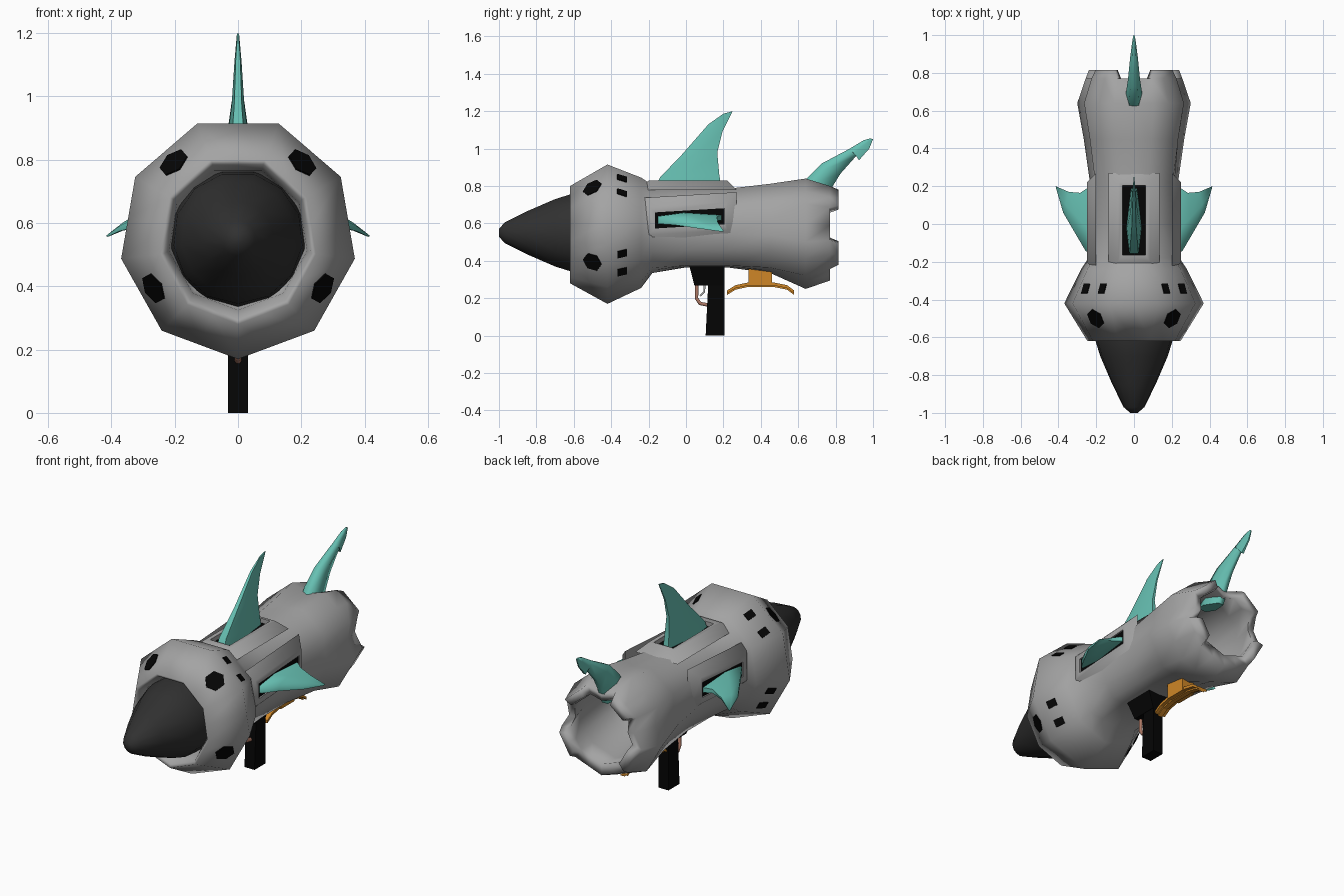
import bpy, bmesh, math
from mathutils import Vector
from mathutils.bvhtree import BVHTree

cube = bpy.data.objects.get("Cube")
if cube:
    bpy.data.objects.remove(cube, do_unlink=True)


def material(name, r, g, b):
    m = bpy.data.materials.new(name)
    m.use_nodes = True
    m.diffuse_color = (r, g, b, 1)
    bsdf = next(n for n in m.node_tree.nodes if n.type == 'BSDF_PRINCIPLED')
    bsdf.inputs["Base Color"].default_value = (r, g, b, 1)
    bsdf.inputs["Roughness"].default_value = 0.7
    return m


GREY = material("hull grey", .37, .37, .37)
TEAL = material("fin teal", .135, .53, .45)
DARK = material("nose charcoal", .03, .03, .03)
BLACK = material("black", .0015, .0015, .0015)
ORANGE = material("rest orange", .62, .24, .02)
COPPER = material("guard copper", .42, .19, .13)
SILVER = material("trigger silver", .45, .45, .45)


def add_object(name, data, mat):
    obj = bpy.data.objects.new(name, data)
    bpy.context.collection.objects.link(obj)
    data.materials.append(mat)
    return obj


def shade(obj, angle):
    bpy.ops.object.select_all(action='DESELECT')
    obj.select_set(True)
    bpy.context.view_layer.objects.active = obj
    bpy.ops.object.shade_smooth_by_angle(angle=math.radians(angle))


def skin(name, loops, mat, angle=0, edit=None):
    """Bridge a list of equal point loops and cap both ends."""
    bm = bmesh.new()
    rows = [[bm.verts.new(p) for p in loop] for loop in loops]
    n = len(rows[0])
    for a, b in zip(rows, rows[1:]):
        for k in range(n):
            j = (k + 1) % n
            bm.faces.new((a[k], a[j], b[j], b[k]))
    bm.faces.new(rows[0])
    bm.faces.new(rows[-1])
    if edit:
        edit(bm)
    bmesh.ops.recalc_face_normals(bm, faces=bm.faces)
    mesh = bpy.data.meshes.new(name)
    bm.to_mesh(mesh)
    bm.free()
    obj = add_object(name, mesh, mat)
    if angle:
        shade(obj, angle)
    return obj


def ring(n, y, rx, top, bottom):
    """Polygon ring with one corner at the bottom, fitted to top and bottom."""
    angles = [math.tau * k / n for k in range(n)]
    low = min(math.cos(a) for a in angles)
    return [Vector((rx * math.sin(a), y, bottom + (top - bottom) * (1 - math.cos(a)) / (1 - low)))
            for a in angles]


def hull_ring(y, rx, top, bottom, dent=0, flat=0):
    """Nine corners plus edge midpoints; dent sinks the top and side edges,
    flat lowers the corners next to the keel."""
    corners = ring(9, y, rx, top, bottom)
    for k in (1, 8):
        corners[k].z += (bottom - corners[k].z) * flat
    axis = Vector((0, y, (top + bottom) / 2))
    points = []
    for k, c in enumerate(corners):
        mid = (c + corners[(k + 1) % 9]) / 2
        if k in (2, 4, 6):
            mid = mid.lerp(axis, dent)
        points += [c, mid]
    return points


def prism(name, outline, half, mat):
    """Side outline of (y, z) points extruded across x."""
    return skin(name, [[(x, y, z) for y, z in outline] for x in (-half, half)], mat)


def fin(name, sections, axis):
    """Blunt-edged sections of (leading point, trailing point, half thickness)."""
    loops = []
    for lead, trail, t in sections:
        lead, trail, off = Vector(lead), Vector(trail), Vector(axis) * t
        mid = lead.lerp(trail, .4)
        loops.append([lead + off * .6, mid + off, trail + off * .4,
                      trail - off * .4, mid - off, lead - off * .6])
    return skin(name, loops, TEAL, 75)


# Hull: nine-sided, hollow at the rear, with four lobes on the rear rim
def rear_lobes(bm):
    lobes = {}
    for f in bm.faces:
        if all(abs(v.co.y - .77) < .001 for v in f.verts):
            c = f.calc_center_median()
            a = math.degrees(math.atan2(c.x, .55 - c.z))
            for target in (-140, -60, 60, 140):
                if abs(a - target) < 18:
                    lobes.setdefault(target, []).append(f)
    for faces in lobes.values():
        merged = bmesh.ops.dissolve_faces(bm, faces=faces)["region"]
        for f in bmesh.ops.extrude_discrete_faces(bm, faces=merged)["faces"]:
            c = f.calc_center_median()
            for v in f.verts:
                v.co = c + (v.co - c) * .75
                v.co.y += .045


hull_rings = [
    (-.48, .21, .75, .34), (-.57, .222, .765, .325), (-.612, .235, .785, .297),
    (-.62, .25, .80, .28), (-.42, .375, .915, .17), (-.24, .285, .845, .255),
    (-.18, .245, .805, .335, 0, .5), (0, .237, .785, .365, 0, .8),
    (.22, .237, .785, .365, .02, .8), (.45, .27, .812, .335, .06, .5),
    (.64, .305, .84, .25, .11), (.77, .26, .80, .295, .14),
    (.77, .20, .745, .36, .10), (.64, .23, .765, .345, .08),
    (.45, .21, .745, .40, .04), (.1, .19, .73, .42)]
hull = skin("hull", [hull_ring(*r) for r in hull_rings], GREY, 100, rear_lobes)

# Nose cone
nose = [(-.5, .215, .765, .335), (-.62, .205, .755, .345), (-.70, .18, .73, .37),
        (-.85, .115, .665, .435), (-.97, .055, .605, .495), (-1, .02, .57, .53)]
skin("nose_cone", [ring(13, *r) for r in nose], DARK, 50)

# Ports and vents laid on the head
surface = BVHTree.FromObject(hull, bpy.context.evaluated_depsgraph_get())


def plate(name, y, angle, shape):
    a = math.radians(angle)
    out = Vector((math.sin(a), 0, -math.cos(a)))
    hit, normal, _, _ = surface.ray_cast(Vector((0, y, .545)) + out, -out)
    if normal.dot(out) < 0:
        normal = -normal
    u = (Vector((0, 1, 0)) - normal * normal.y).normalized()
    v = normal.cross(u)
    skin(name, [[hit + u * p + v * q + normal * h for p, q in shape]
                for h in (-.003, .005)], BLACK)


hexagon = [(.057 * math.cos(math.tau * k / 6), .052 * math.sin(math.tau * k / 6))
           for k in range(6)]
square = [(-.027, -.021), (.027, -.021), (.027, .021), (-.027, .021)]
for side, sign in (("left", 1), ("right", -1)):
    for level, angle in (("lower", 60.5), ("upper", 140.5)):
        plate(f"{level}_port_{side}", -.50, sign * angle, hexagon)
        for k, step in enumerate((-10, 10)):
            plate(f"{level}_vent_{side}_{k + 1}", -.343, sign * (angle + step), square)


# Low raised fin mounts, each with a sunken dark slot around the fin root
def mount(name, place, w, slot, depth):
    def rect(y0, y1, half, h):
        return [place(y, q, h) for y, q in ((y0, -half), (y1, -half), (y1, half), (y0, half))]
    skin(name + "_mount", [rect(-.25, .27, w + .05, -.05), rect(-.20, .22, w, 0),
                           rect(-.165, .205, slot, 0), rect(-.165, .205, slot, -depth)],
         GREY, 75)
    skin(name + "_slot", [rect(-.165, .205, slot, h - depth) for h in (-.002, .004)], BLACK)


mount("top_fin", lambda y, q, h: (q, y, .83 + h), .085, .062, .03)

# Side fins, mirrored
for side, s in (("left", 1), ("right", -1)):
    mount(side + "_fin", lambda y, q, h: (s * (.25 + h), y, .626 + q + y * .06),
          .075, .043, .012)
    fin(side + "_fin", [
        ((s * .22, -.155, .618), (s * .22, .20, .632), .036),
        ((s * .255, -.145, .618), (s * .255, .185, .630), .034),
        ((s * .305, -.06, .608), (s * .285, .165, .625), .027),
        ((s * .375, .06, .582), (s * .345, .17, .60), .013),
        ((s * .41, .18, .56), (s * .415, .20, .56), .004)], (0, 0, 1))

# Top and tail fins
fin("top_fin", [
    ((0, -.165, .785), (0, .19, .785), .042), ((0, -.14, .845), (0, .178, .86), .036),
    ((0, -.02, .97), (0, .167, .98), .02), ((0, .12, 1.13), (0, .195, 1.09), .011),
    ((0, .20, 1.187), (0, .25, 1.2), .004)], (1, 0, 0))
fin("tail_fin", [
    ((0, .58, .73), (0, .74, .70), .045), ((0, .64, .835), (0, .785, .80), .042),
    ((0, .725, .92), (0, .825, .865), .032), ((0, .87, .997), (0, .912, .963), .02),
    ((0, .88, 1.003), (0, .925, .938), .018), ((0, .95, 1.045), (0, .98, 1.0), .01),
    ((0, .985, 1.055), (0, 1.0, 1.05), .005)], (1, 0, 0))

# Grip and its wider receiver
prism("grip", [(.105, 0), (.205, 0), (.205, .30), (.12, .30)], .032, BLACK)
skin("receiver", [[(-w, y0, z), (w, y0, z), (w, y1, z), (-w, y1, z)]
                  for w, y0, y1, z in ((.034, .045, .205, .268), (.068, .015, .205, .385))],
     BLACK)


# Trigger and guard as bent rods
def rod(name, points, radius, mat):
    curve = bpy.data.curves.new(name, 'CURVE')
    curve.dimensions = '3D'
    curve.bevel_depth = radius
    curve.bevel_resolution = 1
    curve.use_fill_caps = True
    spline = curve.splines.new('POLY')
    spline.points.add(len(points) - 1)
    for p, (y, z) in zip(spline.points, points):
        p.co = (0, y, z, 1)
    add_object(name, curve, mat)


rod("trigger_guard", [(.058, .28), (.056, .20), (.075, .172), (.125, .163)], .011, COPPER)
rod("trigger", [(.10, .28), (.097, .235), (.075, .212)], .006, SILVER)

# Curved rest under the rear, with a centre rib, on a short post
prism("rest_post", [(.335, .265), (.46, .265), (.46, .43), (.335, .43)], .04, ORANGE)
arch = [(.22, .222), (.265, .25), (.33, .264), (.47, .264), (.54, .25), (.578, .222)]
for name, half, low, high in (("rest_arch", .034, .004, .02), ("rest_rib", .014, -.004, .01)):
    prism(name, [(y, z + low) for y, z in arch]
          + [(y, z + high) for y, z in reversed(arch)], half, ORANGE)
